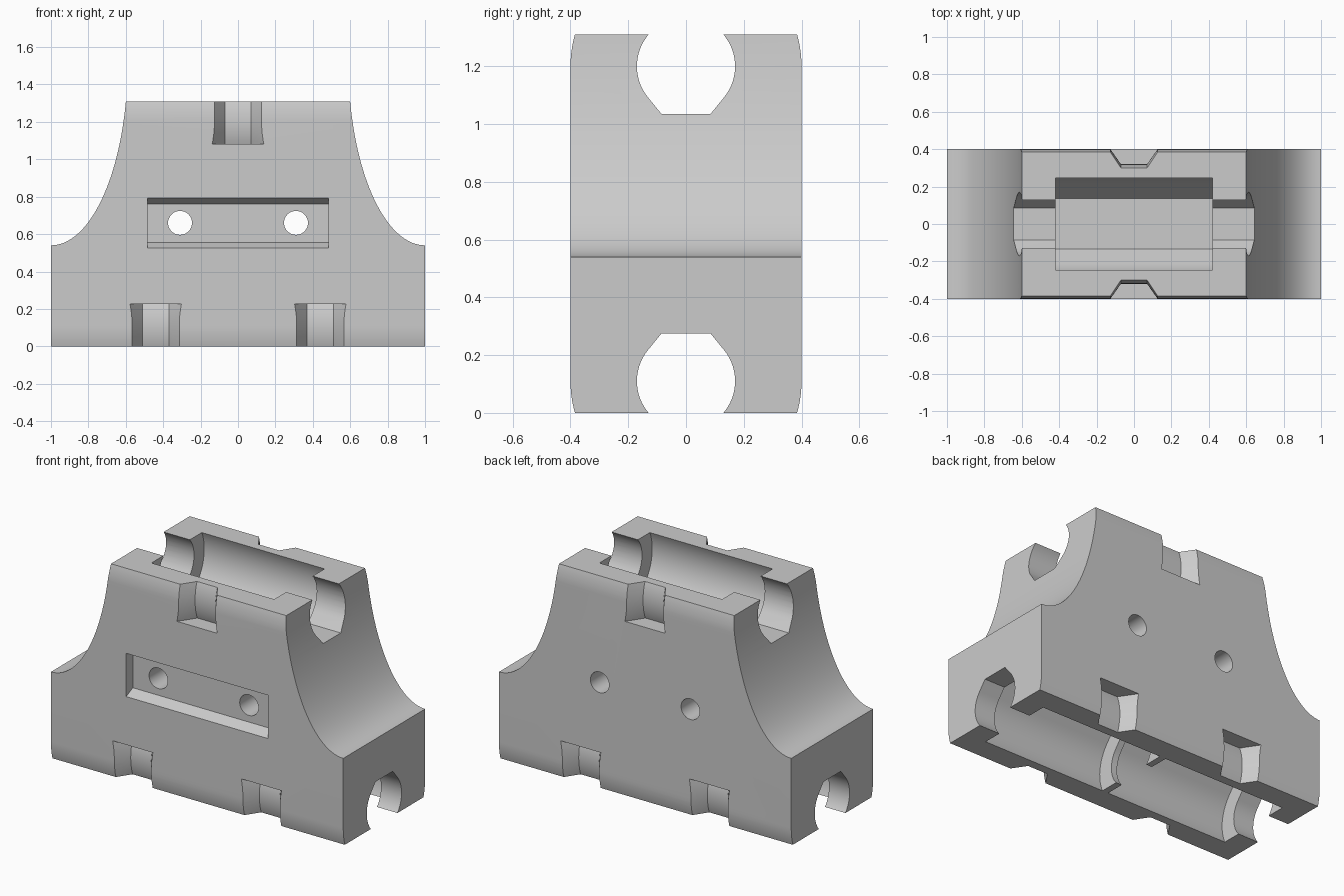
import bpy, bmesh, math
from mathutils import Vector

cube = bpy.data.objects.get("Cube")
if cube:
    bpy.data.objects.remove(cube, do_unlink=True)

HALF_DEPTH = 0.4
HEIGHT = 1.31
LOW_AXIS, TOP_AXIS = 0.11, 1.2
ROD_R, BEARING_R = 0.17, 0.27

grey = bpy.data.materials.new("light grey plastic")
grey.use_nodes = True
grey.diffuse_color = (0.6, 0.6, 0.6, 1)
grey.node_tree.nodes["Principled BSDF"].inputs["Base Color"].default_value = (0.6, 0.6, 0.6, 1)


def finish(name, bm):
    bmesh.ops.recalc_face_normals(bm, faces=bm.faces)
    mesh = bpy.data.meshes.new(name)
    bm.to_mesh(mesh)
    bm.free()
    mesh.materials.append(grey)
    obj = bpy.data.objects.new(name, mesh)
    bpy.context.collection.objects.link(obj)
    return obj


def prism(name, points, axis, start, end):
    """Extrude a 2D outline along x (points are y, z) or y (points are x, z)."""
    bm = bmesh.new()
    if axis == "x":
        verts = [bm.verts.new((start, a, b)) for a, b in points]
        move = Vector((end - start, 0, 0))
    else:
        verts = [bm.verts.new((a, start, b)) for a, b in points]
        move = Vector((0, end - start, 0))
    face = bm.faces.new(verts)
    out = bmesh.ops.extrude_face_region(bm, geom=[face])
    moved = [g for g in out["geom"] if isinstance(g, bmesh.types.BMVert)]
    bmesh.ops.translate(bm, vec=move, verts=moved)
    return finish(name, bm)


def boolean(target, tool, operation="DIFFERENCE"):
    mod = target.modifiers.new("cut", "BOOLEAN")
    mod.operation, mod.solver, mod.object = operation, "EXACT", tool
    bpy.context.view_layer.objects.active = target
    bpy.ops.object.modifier_apply(modifier=mod.name)
    bpy.data.objects.remove(tool, do_unlink=True)


def arc(cx, cz, rx, rz, a0, a1, n):
    steps = [math.radians(a0 + (a1 - a0) * i / n) for i in range(n + 1)]
    return [(cx + rx * math.cos(a), cz + rz * math.sin(a)) for a in steps]


def bore(name, radius, axis_z, side, start, end):
    """Round bore whose inner side tapers to a flat."""
    pts = arc(0, 0, radius, radius, 39, -219, 48)
    pts += [(-0.5 * radius, 0.97 * radius), (0.5 * radius, 0.97 * radius)]
    return prism(name, [(y, axis_z + side * z) for y, z in pts], "x", start, end)


def tie_notch(x, axis_z, side):
    """Tapered ring around a bearing, kept only on the open side."""
    bm = bmesh.new()
    inner, outer = 0.32, 0.6
    w0 = 0.07
    w1 = w0 + 0.7 * (outer - inner)
    profile = [(-w0, inner), (w0, inner), (w1, outer), (-w1, outer)]
    rings = []
    n = 96
    for i in range(n):
        a = 2 * math.pi * i / n
        rings.append([bm.verts.new((x + px, r * math.cos(a), axis_z + r * math.sin(a)))
                      for px, r in profile])
    for i in range(n):
        p, q = rings[i], rings[(i + 1) % n]
        for j in range(4):
            k = (j + 1) % 4
            bm.faces.new((p[j], p[k], q[k], q[j]))
    ring = finish("tie_notch", bm)
    near, far = axis_z - side * 0.117, axis_z + side
    box = prism("notch_limit", [(-1, near), (1, near), (1, far), (-1, far)], "x", x - 1, x + 1)
    boolean(ring, box, "INTERSECT")
    return ring


# Body: flared front outline
flank = [p for p in arc(1.0, 1.52, 0.41, 0.98, 270, 192.38, 40)]
flank[-1] = (flank[-1][0], HEIGHT)
right = [(1.0, 0.0)] + flank
body = prism("carriage_body", right + [(-x, z) for x, z in reversed(right)], "y", -0.5, 0.5)

# Rounded upper and lower long edges
edge = math.degrees(math.asin(0.11 / HALF_DEPTH))
half = arc(0, LOW_AXIS, HALF_DEPTH, HALF_DEPTH, -edge, 0, 8)
half += arc(0, TOP_AXIS, HALF_DEPTH, HALF_DEPTH, 0, edge, 8)
half[0], half[-1] = (half[0][0], 0.0), (half[-1][0], HEIGHT)
side_outline = prism("side_outline", half + [(-y, z) for y, z in reversed(half)], "x", -1.2, 1.2)
boolean(body, side_outline, "INTERSECT")

# Rod channels and bearing pockets
boolean(body, bore("top_rod", ROD_R, TOP_AXIS, -1, -1.2, 1.2))
boolean(body, bore("low_rod", ROD_R, LOW_AXIS, 1, -1.2, 1.2))
for x, z, side in ((0, TOP_AXIS, -1), (-0.44, LOW_AXIS, 1), (0.44, LOW_AXIS, 1)):
    boolean(body, bore("bearing_pocket", BEARING_R, z, side, x - 0.42, x + 0.42))
    boolean(body, tie_notch(x, z, -side))

# Recessed front slot with sloped upper and lower walls
slot = [(-0.465, 0.495), (-0.335, 0.555), (-0.335, 0.76), (-0.465, 0.825)]
boolean(body, prism("front_slot", slot, "x", -0.485, 0.485))

# Screw holes through the body
for x in (-0.31, 0.31):
    hole = prism("screw_hole", arc(x, 0.66, 0.064, 0.064, 0, 350, 35), "y", -0.6, 0.6)
    boolean(body, hole)

bpy.ops.object.select_all(action="DESELECT")
body.select_set(True)
bpy.context.view_layer.objects.active = body
bpy.ops.object.shade_smooth_by_angle(angle=math.radians(25))
